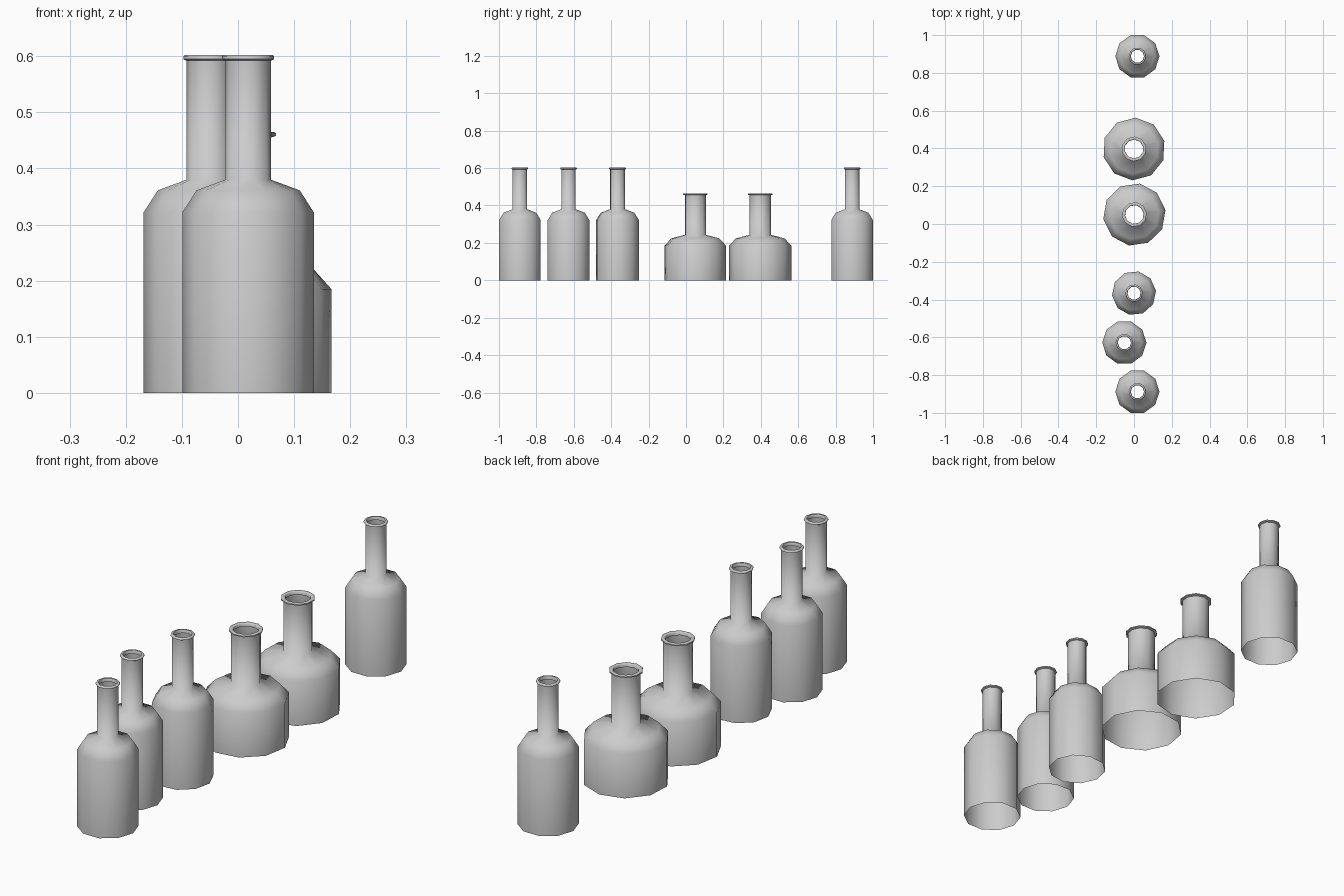
import bpy, bmesh
from math import cos, sin, pi, radians

if "Cube" in bpy.data.objects:
    bpy.data.objects.remove(bpy.data.objects["Cube"])

SIDES = 10
# Half profile of the tall bottle (radius, height), open at the base
BODY = [(0.117, 0.0), (0.117, 0.322), (0.092, 0.361), (0.0405, 0.380), (0.0405, 0.592)]
LIP = [(0.0405, 0.592), (0.0465, 0.595), (0.0465, 0.600), (0.044, 0.602),
       (0.037, 0.602), (0.035, 0.599), (0.035, 0.588)]


def lathe(name, profile, x, y, turn, smooth_angle):
    bm = bmesh.new()
    rings = []
    for r, z in profile:
        rings.append([bm.verts.new((r * cos(2 * pi * i / SIDES + turn),
                                    r * sin(2 * pi * i / SIDES + turn), z))
                      for i in range(SIDES)])
    for a, b in zip(rings, rings[1:]):
        for i in range(SIDES):
            j = (i + 1) % SIDES
            bm.faces.new((a[i], a[j], b[j], b[i]))
    mesh = bpy.data.meshes.new(name)
    bm.to_mesh(mesh)
    bm.free()
    obj = bpy.data.objects.new(name, mesh)
    bpy.context.collection.objects.link(obj)
    obj.location = (x, y, 0)
    bpy.ops.object.select_all(action='DESELECT')
    obj.select_set(True)
    bpy.context.view_layer.objects.active = obj
    bpy.ops.object.shade_smooth_by_angle(angle=radians(smooth_angle))


def bottle(name, x, y, turn, widen=1.0, drop=0.0):
    # Squat bottles are the same shape widened, with a shorter body
    def fit(profile):
        return [(r * widen, z - drop if z > 0 else 0) for r, z in profile]
    lathe(name + "_body", fit(BODY), x, y, radians(turn), 75)
    lathe(name + "_lip", fit(LIP), x, y, radians(turn), 50)


# Tall bottles
for n, (x, y, turn) in enumerate([(0.018, -0.888, 0), (-0.051, -0.628, 0),
                                  (0.0, -0.366, 6), (0.018, 0.888, 0)], 1):
    bottle(f"tall_bottle_{n}", x, y, turn)

# Squat bottles
for n, (x, y, turn) in enumerate([(0.002, 0.050, 8), (0.0, 0.397, 15)], 1):
    bottle(f"squat_bottle_{n}", x, y, turn, 1.42, 0.137)
